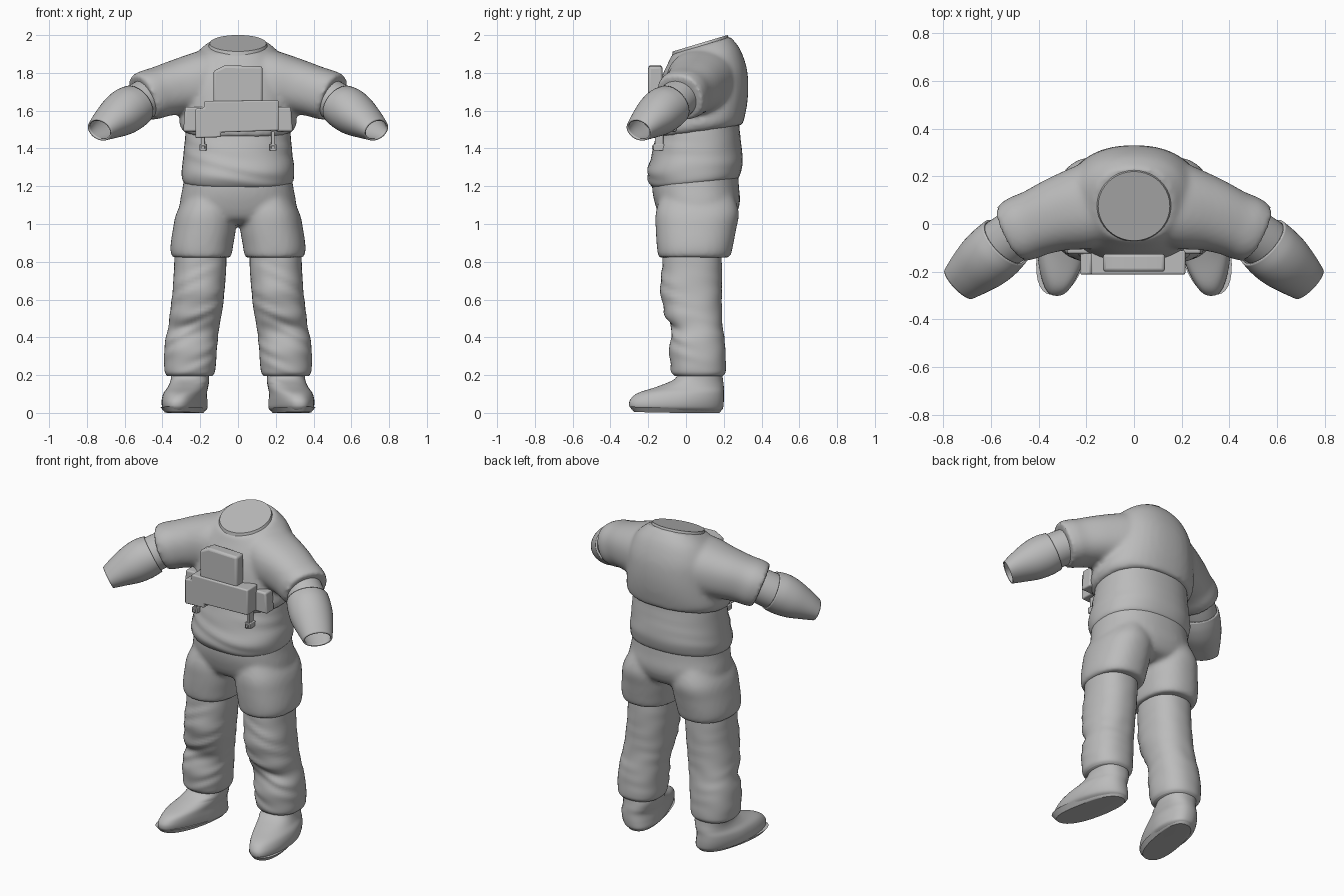
import bpy, bmesh, math
from mathutils import Vector

if "Cube" in bpy.data.objects:
    bpy.data.objects.remove(bpy.data.objects["Cube"])

grey = bpy.data.materials.new("suit grey")
grey.use_nodes = True
grey.diffuse_color = (0.5, 0.5, 0.5, 1)
grey.node_tree.nodes["Principled BSDF"].inputs["Base Color"].default_value = (0.5, 0.5, 0.5, 1)


def level(x0, x1, y0, y1, z, slope=0):
    """Roughly horizontal ring; z is its height at the middle."""
    hx, hy = (x1 - x0) / 2, (y1 - y0) / 2
    return Vector(((x0 + x1) / 2, (y0 + y1) / 2, z)), Vector((hx, 0, 0)), Vector((0, hy, hy * slope))


def across(centre, direction, wide, tall):
    """Ring square to a limb direction."""
    d = Vector(direction).normalized()
    u = d.cross(Vector((0, 0, 1))).normalized()
    return Vector(centre), u * wide, u.cross(d) * tall


def spline(a, b, c, d, t):
    return b + (c - a) * (t / 2) + (a * 2 - b * 5 + c * 4 - d) * (t * t / 2) + (b * 3 - a - c * 3 + d) * (t ** 3 / 2)


def loft(bm, rings, side=1, power=2.3, steps=5, sides=40, caps=True, fold=0):
    """Skin a smooth tube through rings, with optional soft cloth folds."""
    rows, n = [], len(rings)
    for i in range((n - 1) * steps + 1):
        k = min(i // steps, n - 2)
        t = i / steps - k
        near = [rings[min(max(k + j, 0), n - 1)] for j in (-1, 0, 1, 2)]
        c, u, v = (spline(*[r[m] for r in near], t) for m in range(3))
        row = []
        for j in range(sides):
            a = math.tau * j / sides
            co, si = math.cos(a), math.sin(a)
            r = (abs(co) ** power + abs(si) ** power) ** (-1 / power)
            front = max(0, -si) + 0.25
            ease = math.sin(math.pi * i / ((n - 1) * steps))
            r *= 1 + fold * front * ease * math.sin(c.z * 62 + 2.2 * co + 1.3 * math.sin(c.z * 23 + 3 * a))
            p = c + u * co * r + v * si * r
            row.append(bm.verts.new((p.x * side, p.y, p.z)))
        rows.append(row)
    for a, b in zip(rows, rows[1:]):
        for j in range(sides):
            bm.faces.new((a[j], a[j - 1], b[j - 1], b[j]))
    if caps:
        bm.faces.new(rows[0])
        bm.faces.new(rows[-1])


def finish(name, bm, fuse=0, mirror=False, wall=0, bevel=0, angle=40):
    bmesh.ops.recalc_face_normals(bm, faces=bm.faces)
    mesh = bpy.data.meshes.new(name)
    bm.to_mesh(mesh)
    bm.free()
    ob = bpy.data.objects.new(name, mesh)
    bpy.context.collection.objects.link(ob)
    mesh.materials.append(grey)
    bpy.ops.object.select_all(action="DESELECT")
    ob.select_set(True)
    bpy.context.view_layer.objects.active = ob
    bpy.ops.object.shade_smooth_by_angle(angle=math.radians(angle))
    if fuse:
        m = ob.modifiers.new("Fuse", "REMESH")
        m.mode, m.voxel_size, m.use_smooth_shade = "VOXEL", 0.014, True
        m = ob.modifiers.new("Relax", "SMOOTH")
        m.factor, m.iterations = 0.5, fuse
    if wall:
        m = ob.modifiers.new("Wall", "SOLIDIFY")
        m.thickness = wall
    if bevel:
        m = ob.modifiers.new("Bevel", "BEVEL")
        m.width, m.segments = bevel, 3
    if mirror:
        ob.modifiers.new("Mirror", "MIRROR")
    return ob


# Jacket: chest and both short sleeves fused into one cloth shell
bm = bmesh.new()
loft(bm, [level(-.285, .285, -.165, .30, 1.49, .15), level(-.31, .31, -.17, .31, 1.53, .14),
          level(-.30, .30, -.165, .325, 1.62, .1), level(-.285, .285, -.15, .33, 1.72, .08),
          level(-.27, .27, -.125, .32, 1.81, .1), level(-.23, .23, -.095, .285, 1.89, .2),
          level(-.165, .165, -.075, .235, 1.945, .3)])
for s in (1, -1):
    loft(bm, [across((.08, .11, 1.76), (1, 0, 0), .19, .175), across((.2, .075, 1.75), (1, -.1, -.05), .18, .165),
              across((.32, .04, 1.725), (1, -.3, -.2), .155, .145), across((.41, .005, 1.70), (1, -.4, -.35), .14, .135),
              across((.46, -.015, 1.685), (1, -.45, -.4), .14, .135),
              across((.505, -.035, 1.67), (1, -.5, -.45), .132, .128)], s)
finish("jacket", bm, fuse=7)

# Flat neck closure
bm = bmesh.new()
loft(bm, [level(-.16, .16, -.075, .23, 1.93, .3), level(-.15, .15, -.07, .22, 1.957, .3)], power=2)
finish("neck_cap", bm)

# Midriff bulging over the shorts
bm = bmesh.new()
loft(bm, [level(-.27, .27, -.15, .27, 1.21, .12), level(-.293, .293, -.185, .285, 1.23, .12),
          level(-.298, .298, -.205, .30, 1.29, .12), level(-.288, .288, -.19, .295, 1.37, .12),
          level(-.28, .28, -.165, .285, 1.46, .12), level(-.27, .27, -.15, .28, 1.54, .12)], fold=.012)
finish("midriff", bm)

# Shorts: hips and two wide legs
bm = bmesh.new()
loft(bm, [level(-.28, .28, -.17, .275, 1.29), level(-.292, .292, -.18, .28, 1.2),
          level(-.308, .308, -.165, .285, 1.11), level(-.30, .30, -.13, .25, 1.03), level(-.2, .2, -.07, .18, 1.0)])
for s in (1, -1):
    loft(bm, [level(.03, .27, -.13, .25, 1.16), level(.012, .325, -.16, .28, 1.06), level(.012, .345, -.16, .265, .97),
              level(.025, .357, -.155, .25, .89), level(.032, .356, -.15, .24, .845),
              level(.04, .345, -.143, .23, .822)], s)
finish("shorts", bm, fuse=6)

# Trouser legs with folded knees
bm = bmesh.new()
loft(bm, [level(.06, .335, -.12, .185, .88), level(.062, .338, -.125, .19, .78), level(.07, .345, -.135, .19, .66),
          level(.085, .36, -.115, .19, .53), level(.1, .37, -.075, .195, .45), level(.108, .385, -.085, .205, .38),
          level(.115, .392, -.085, .21, .29), level(.122, .388, -.078, .21, .22), level(.135, .375, -.06, .195, .196)],
     fold=.028, steps=7, sides=48)
finish("trouser_legs", bm, mirror=True, angle=60)

# Boots: turned-out feet rising to the ankle
bm = bmesh.new()
loft(bm, [level(.19, .385, -.285, .18, .012, -.02), level(.175, .405, -.30, .195, .03, -.03),
          level(.172, .41, -.295, .20, .065, -.02), level(.172, .40, -.255, .20, .105),
          level(.165, .375, -.15, .20, .14), level(.158, .36, -.06, .195, .18),
          level(.16, .355, -.025, .19, .24)], power=2.4)
for v in bm.verts:
    # Splay the toes outward and pull the heel in
    v.co.x += (-v.co.y - .06) * .2 * max(0, 1 - v.co.z / .22)
    if v.co.y < 0 and v.co.z < .16:
        v.co.x += (.31 - v.co.x) * min(.25, -v.co.y)
finish("boots", bm, mirror=True, angle=50)

# Soles
bm = bmesh.new()
loft(bm, [level(.20, .375, -.275, .175, 0, -.02), level(.182, .397, -.297, .192, .026, -.03)], power=2.4)
for v in bm.verts:
    v.co.x += (-v.co.y - .06) * .19
    v.co.z = max(0, v.co.z)
finish("soles", bm, mirror=True)

# Forearms between sleeve and gauntlet
arm = (.22, -.21, -.15)
bm = bmesh.new()
loft(bm, [across((.45, -.01, 1.69), arm, .105, .1), across((.56, -.09, 1.62), arm, .108, .103),
          across((.65, -.175, 1.56), arm, .085, .08)], power=2)
finish("forearms", bm, mirror=True)

# Gauntlets, open at the wrist
bm = bmesh.new()
loft(bm, [across((.54, -.077, 1.632), arm, .122, .112), across((.58, -.115, 1.607), arm, .126, .12),
          across((.63, -.16, 1.572), arm, .122, .112), across((.69, -.212, 1.53), arm, .103, .085),
          across((.733, -.25, 1.497), arm, .085, .062)], power=2, caps=False)
finish("gauntlets", bm, mirror=True, wall=.01)


def slab(name, outline, front, back, bevel):
    """Bevelled plate with an outline in x and z."""
    bm = bmesh.new()
    face = bm.faces.new([bm.verts.new((x, front, z)) for x, z in outline])
    new = bmesh.ops.extrude_face_region(bm, geom=[face])["geom"]
    bmesh.ops.translate(bm, vec=(0, back - front, 0), verts=[g for g in new if isinstance(g, bmesh.types.BMVert)])
    return finish(name, bm, bevel=bevel)


# Chest pack: stepped lower unit, tall upper unit
slab("chest_pack_lower", [(-.225, 1.455), (-.09, 1.46), (-.09, 1.485), (.215, 1.495), (.215, 1.655),
                          (-.18, 1.65), (-.18, 1.615), (-.225, 1.61)], -.212, -.11, .008)
slab("chest_pack_upper", [(-.13, 1.56), (.13, 1.56), (.13, 1.835), (-.07, 1.84), (-.13, 1.81)], -.2, -.125, .014)
slab("chest_pack_mount", [(-.29, 1.49), (.29, 1.49), (.28, 1.62), (-.28, 1.62)], -.125, -.05, .01)

# Buckles hanging below the pack
for side, x in (("left", .185), ("right", -.185)):
    slab("buckle_" + side, [(x - .018, 1.388), (x + .018, 1.388), (x + .018, 1.424), (x - .018, 1.424)], -.172, -.11, .004)
    slab("buckle_stud_" + side, [(x - .009, 1.397), (x + .009, 1.397), (x + .009, 1.415), (x - .009, 1.415)],
         -.18, -.15, .002)
    slab("strap_" + side, [(x - .009, 1.42), (x + .009, 1.42), (x + .009, 1.49), (x - .009, 1.49)], -.165, -.12, .003)
